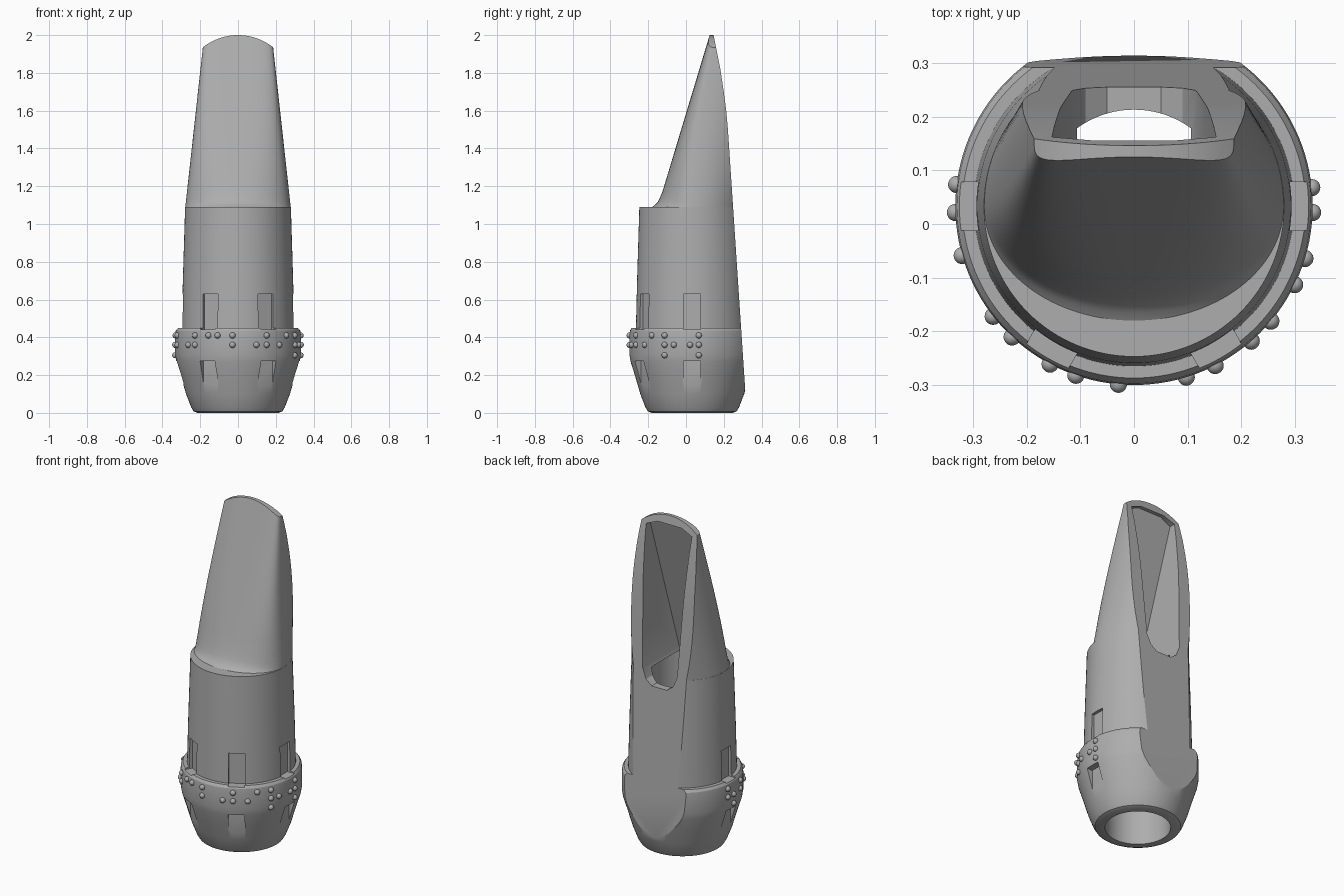
import bpy, bmesh, math
from mathutils import Matrix, Vector

if "Cube" in bpy.data.objects:
    bpy.data.objects.remove(bpy.data.objects["Cube"])

AXIS_Y = 0.033
SEG = 128

grey = bpy.data.materials.new("neutral grey")
grey.use_nodes = True
colour = (0.42, 0.42, 0.42, 1)
grey.diffuse_color = colour
grey.node_tree.nodes["Principled BSDF"].inputs["Base Color"].default_value = colour


def finish(name, bm):
    bmesh.ops.recalc_face_normals(bm, faces=bm.faces)
    mesh = bpy.data.meshes.new(name)
    bm.to_mesh(mesh)
    bm.free()
    mesh.materials.append(grey)
    obj = bpy.data.objects.new(name, mesh)
    bpy.context.collection.objects.link(obj)
    return obj


def loft(name, rings):
    """Closed solid through equal-length loops of points."""
    bm = bmesh.new()
    loops = [[bm.verts.new(p) for p in ring] for ring in rings]
    for a, b in zip(loops, loops[1:]):
        for i in range(len(a)):
            j = (i + 1) % len(a)
            bm.faces.new((a[i], a[j], b[j], b[i]))
    bm.faces.new(loops[0][::-1])
    bm.faces.new(loops[-1])
    return finish(name, bm)


def circle(r, z):
    angles = [2 * math.pi * i / SEG for i in range(SEG)]
    return [(r * math.sin(a), AXIS_Y - r * math.cos(a), z) for a in angles]


def boolean(target, cutter, operation):
    cutter.hide_render = True
    mod = target.modifiers.new(operation, "BOOLEAN")
    mod.operation = operation
    mod.solver = "EXACT"
    mod.object = cutter
    bpy.context.view_layer.objects.active = target
    bpy.ops.object.modifier_apply(modifier=mod.name)
    bpy.data.objects.remove(cutter)


def smooth(obj, angle):
    bpy.ops.object.select_all(action="DESELECT")
    obj.select_set(True)
    bpy.context.view_layer.objects.active = obj
    bpy.ops.object.shade_smooth_by_angle(angle=math.radians(angle))


# Turned barrel with the swollen collar at its foot
barrel = [(0.215, 0), (0.235, 0.008), (0.248, 0.03), (0.275, 0.1), (0.304, 0.2),
          (0.326, 0.27), (0.333, 0.31), (0.333, 0.41), (0.33, 0.435), (0.32, 0.45),
          (0.298, 0.45), (0.292, 0.7), (0.28, 1.09)]
body = loft("mouthpiece_body", [circle(r, z) for r, z in barrel])


# Beak: rounded at the shoulder, flatter and narrower toward the tip
def beak_ring(z, front):
    t = max(0, (z - 1.09) / 0.91)
    half = 0.279 - 0.1 * t
    centre = AXIS_Y + 0.137 * t
    power = 2 / (2 + 2.5 * t)
    ring = []
    for i in range(SEG):
        a = 2 * math.pi * i / SEG
        s, c = math.sin(a), math.cos(a)
        if c > 0:
            x = math.copysign(abs(s) ** power, s) * half
            y = centre - (centre - front) * c ** power
        else:
            x, y = s * half, centre - 0.279 * c
        ring.append((x, y, z))
    return ring


beak_front = [(1.04, -0.185), (1.09, -0.18), (1.1, -0.165), (1.115, -0.15),
              (1.14, -0.138)]
beak_front += [(1.17 + 0.083 * i, -0.125 + 0.025 * i) for i in range(11)]
beak = loft("beak", [beak_ring(z, y) for z, y in beak_front])
boolean(body, beak, "UNION")

# Flat reed table along the back, curving forward to the tip
table = [(0.135, 2.05), (0.146, 2), (0.162, 1.92), (0.182, 1.82), (0.2, 1.7),
         (0.213, 1.6), (0.222, 1.5), (0.315, 0.1), (0.33, -0.1), (0.7, -0.1), (0.7, 2.05)]
cutter = loft("table_cutter", [[(x, y, z) for y, z in table] for x in (-0.6, 0.6)])
boolean(body, cutter, "DIFFERENCE")

# Arched tip
arch = [(0.26 * k / 12, 1.7 + math.sqrt(0.09 - (0.26 * k / 12) ** 2)) for k in range(-12, 13)]
outline = arch + [(0.4, 1.83), (0.4, 2.2), (-0.4, 2.2), (-0.4, 1.83)]
cutter = loft("tip_cutter", [[(x, y, z) for x, z in outline] for y in (-0.5, 0.6)])
boolean(body, cutter, "DIFFERENCE")

# Bore and window chamber with its sloping baffle
boolean(body, loft("bore_cutter", [circle(0.18, -0.05), circle(0.18, 1.07)]), "DIFFERENCE")
half_window = [(0.05, 1.0), (0.09, 1.03), (0.115, 1.09), (0.153, 1.92), (0.08, 1.95)]
window = half_window + [(-x, z) for x, z in reversed(half_window)]
cutter = loft("window_cutter", [
    [(x, 0.133 - 0.27 * (1.95 - z), z) for x, z in window],
    [(x, 0.6, z) for x, z in window]])
boolean(body, cutter, "DIFFERENCE")


# Slots above and below the collar
def slot(angle, inner, low, high):
    bm = bmesh.new()
    bmesh.ops.create_cube(bm, size=1)
    depth = 0.5 - inner
    bmesh.ops.scale(bm, verts=bm.verts, vec=(0.09, depth, high - low))
    bmesh.ops.translate(bm, verts=bm.verts, vec=(0, -inner - depth / 2, (low + high) / 2))
    turn = Matrix.Translation((0, AXIS_Y, 0)) @ Matrix.Rotation(math.radians(angle), 4, "Z")
    bmesh.ops.transform(bm, matrix=turn, verts=bm.verts)
    return finish("slot_cutter", bm)


for angle in (-90, -30, 30, 90):
    boolean(body, slot(angle, 0.275, 0.442, 0.63), "DIFFERENCE")
    boolean(body, slot(angle, 0.288, 0.1, 0.275), "DIFFERENCE")
smooth(body, 25)

# Raised dots around the collar: angle from the front, then rows used
dots = {-97: "01", -88: "12", -74: "01", -52: "1", -43: "01", -28: "0", -19: "0",
        -5: "01", 17: "1", 27: "01", 41: "1", 50: "0", 64: "012", 73: "1",
        88: "1", 96: "012"}
rows = {"0": 0.41, "1": 0.36, "2": 0.305}
bm = bmesh.new()
for angle, used in dots.items():
    a = math.radians(angle)
    for row in used:
        spot = Vector((0.333 * math.sin(a), AXIS_Y - 0.333 * math.cos(a), rows[row]))
        bmesh.ops.create_uvsphere(bm, u_segments=20, v_segments=12, radius=0.016,
                                  matrix=Matrix.Translation(spot))
smooth(finish("collar_dots", bm), 60)
